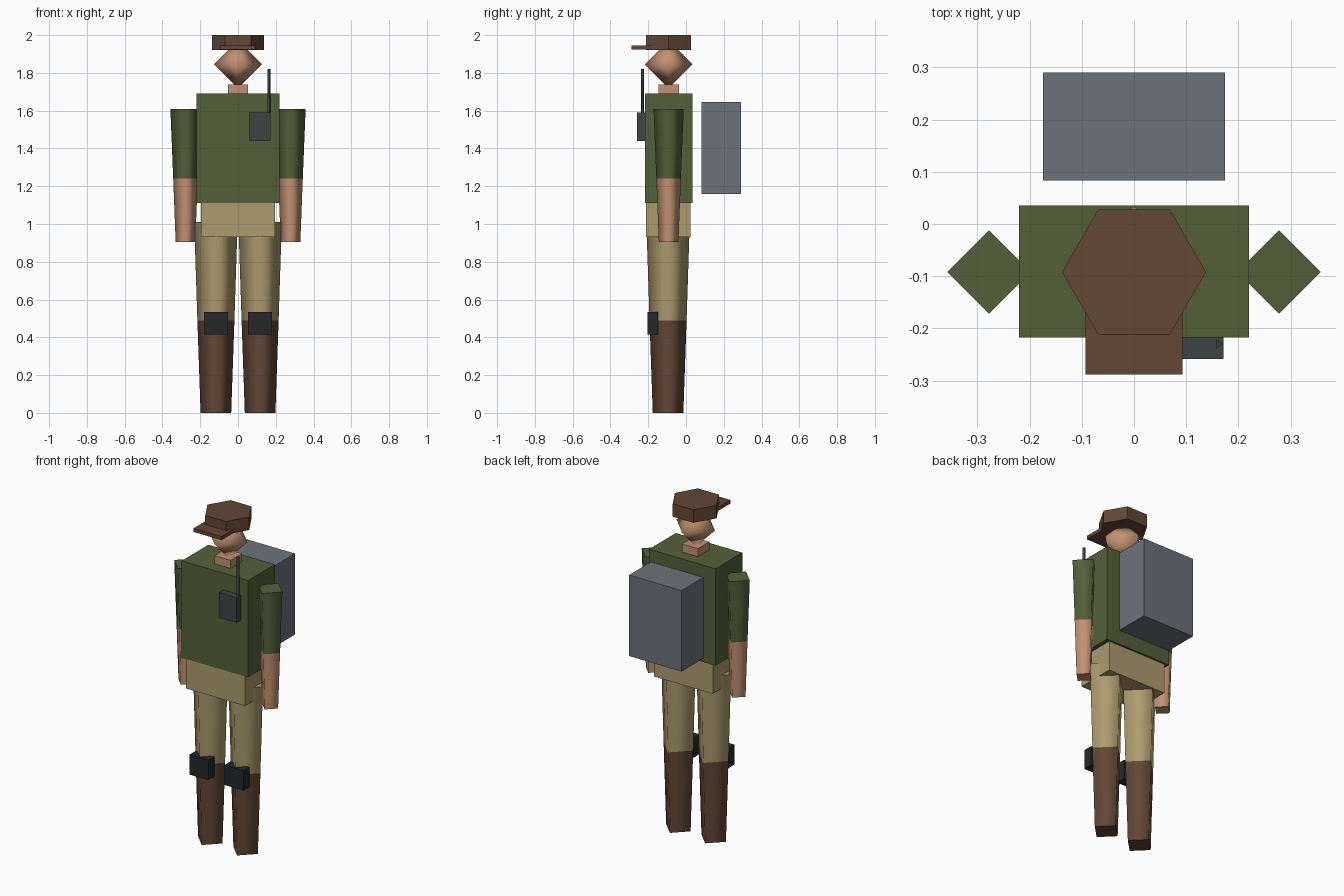
import bpy
import bmesh
from math import pi
from mathutils import Matrix

cube = bpy.data.objects.get("Cube")
if cube:
    bpy.data.objects.remove(cube, do_unlink=True)

BODY_Y = -0.092  # the figure's axis sits forward of the origin


def material(name, *rgb):
    """Flat material from 0-255 sRGB values."""
    lin = [((c / 255 + 0.055) / 1.055) ** 2.4 for c in rgb]
    mat = bpy.data.materials.new(name)
    mat.use_nodes = True
    mat.diffuse_color = (*lin, 1)
    bsdf = mat.node_tree.nodes["Principled BSDF"]
    bsdf.inputs["Base Color"].default_value = (*lin, 1)
    bsdf.inputs["Roughness"].default_value = 0.9
    return mat


GREEN = material("olive green", 84, 96, 58)
TAN = material("khaki tan", 174, 155, 111)
SKIN = material("skin", 196, 146, 115)
BROWN = material("leather brown", 99, 71, 54)
GREY = material("blue grey", 109, 114, 124)
DARK = material("charcoal", 64, 68, 69)
BLACK = material("rubber black", 37, 39, 41)


def finish(name, bm, *mats):
    bmesh.ops.recalc_face_normals(bm, faces=bm.faces)
    mesh = bpy.data.meshes.new(name)
    bm.to_mesh(mesh)
    bm.free()
    for mat in mats:
        mesh.materials.append(mat)
    obj = bpy.data.objects.new(name, mesh)
    bpy.context.collection.objects.link(obj)
    return obj


def box(name, mat, x, y, z):
    """Box from (min, max) pairs on each axis."""
    bm = bmesh.new()
    bmesh.ops.create_cube(bm, size=1)
    for v in bm.verts:
        for i, (lo, hi) in enumerate((x, y, z)):
            v.co[i] = lo if v.co[i] < 0 else hi
    return finish(name, bm, mat)


def prism(name, sides, rings, x, y, mats, smooth=True):
    """Stack of (z, radius) rings; each band takes its own material."""
    bm = bmesh.new()
    loops = []
    for z, r in rings:
        spin = [Matrix.Rotation(2 * pi * k / sides, 3, "Z") for k in range(sides)]
        loops.append([bm.verts.new(((m @ Matrix.Identity(3).col[0]) * r).to_tuple())
                      for m in spin])
        for v in loops[-1]:
            v.co.x += x
            v.co.y += y
            v.co.z = z
    bm.faces.new(loops[0])
    bm.faces.new(loops[-1]).material_index = len(mats) - 1
    for i, (low, high) in enumerate(zip(loops, loops[1:])):
        for k in range(sides):
            n = (k + 1) % sides
            face = bm.faces.new((low[k], low[n], high[n], high[k]))
            face.material_index = min(i, len(mats) - 1)
            face.smooth = smooth
    return finish(name, bm, *mats)


# Trunk
box("torso", GREEN, (-0.22, 0.22), (-0.218, 0.035), (1.11, 1.69))
box("hips", TAN, (-0.195, 0.195), (-0.212, 0.024), (0.93, 1.11))
box("neck", SKIN, (-0.053, 0.053), (-0.146, -0.038), (1.67, 1.738))

# Head: smooth octahedron
bm = bmesh.new()
bmesh.ops.create_uvsphere(bm, u_segments=4, v_segments=2, radius=0.127)
bmesh.ops.translate(bm, verts=bm.verts, vec=(0, BODY_Y, 1.845))
for f in bm.faces:
    f.smooth = True
finish("head", bm, SKIN)

# Cap
prism("cap_crown", 6, [(1.922, 0.138), (2.0, 0.138)], 0, BODY_Y, [BROWN], False)
box("cap_brim", BROWN, (-0.093, 0.093), (-0.288, -0.165), (1.924, 1.945))

# Limbs: four-sided tapered columns, mirrored
for side, s in (("left", 1), ("right", -1)):
    prism(side + "_arm", 4, [(0.905, 0.052), (1.24, 0.065), (1.61, 0.08)],
          s * 0.278, BODY_Y, [SKIN, GREEN])
    prism(side + "_leg", 4, [(0, 0.081), (0.488, 0.098), (1.01, 0.115)],
          s * 0.117, BODY_Y - 0.003, [BROWN, TAN])
    cx = s * 0.116
    box(side + "_knee_pad", BLACK, (cx - 0.063, cx + 0.063),
        (-0.204, -0.148), (0.416, 0.535))

# Gear
box("backpack", GREY, (-0.174, 0.174), (0.083, 0.29), (1.16, 1.645))
box("radio", DARK, (0.057, 0.172), (-0.259, -0.215), (1.44, 1.59))
prism("radio_antenna", 3, [(1.57, 0.009), (1.82, 0.009)], 0.162, -0.23, [DARK])
